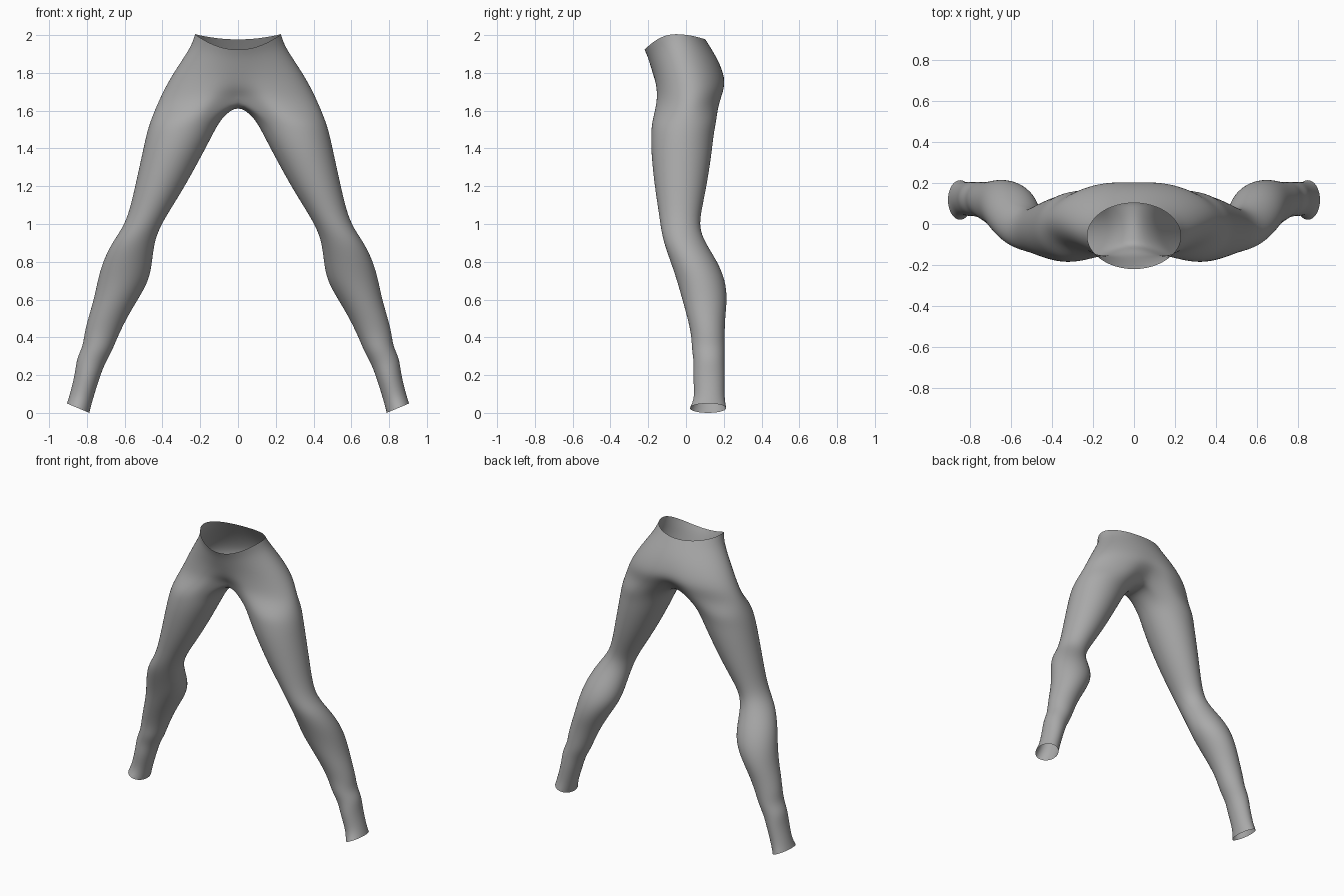
import bpy, bmesh, math

if "Cube" in bpy.data.objects:
    bpy.data.objects.remove(bpy.data.objects["Cube"])

ARC, SEAM = 20, 6            # segments on the outer arc and on the crotch seam
SPREAD = math.radians(50)    # how far the outer arc wraps onto the inner thigh

# Hip rows: half width, front y, back y, z at side / front / back, centre dip front / back
hips = [
    (0.228, -0.220, 0.103, 2.005, 1.922, 1.977, 0.000, 0.000),
    (0.246, -0.203, 0.130, 1.945, 1.885, 1.935, 0.000, 0.000),
    (0.302, -0.186, 0.172, 1.860, 1.830, 1.865, 0.000, 0.000),
    (0.354, -0.175, 0.205, 1.780, 1.775, 1.790, 0.006, 0.004),
    (0.398, -0.172, 0.220, 1.700, 1.712, 1.720, 0.025, 0.012),
    (0.434, -0.176, 0.198, 1.620, 1.662, 1.655, 0.075, 0.070),
]

# Leg rings: outer z, outer x, inner z, inner x, front y, back y
legs = [
    (1.54, 0.467, 1.56, 0.088, -0.181, 0.163),
    (1.47, 0.487, 1.48, 0.130, -0.186, 0.147),
    (1.38, 0.506, 1.38, 0.182, -0.186, 0.138),
    (1.20, 0.545, 1.20, 0.280, -0.167, 0.110),
    (1.07, 0.575, 1.07, 0.362, -0.146, 0.082),
    (0.98, 0.610, 0.98, 0.415, -0.134, 0.070),
    (0.90, 0.668, 0.90, 0.443, -0.118, 0.103),
    (0.80, 0.717, 0.80, 0.454, -0.082, 0.168),
    (0.70, 0.744, 0.70, 0.470, -0.048, 0.210),
    (0.60, 0.764, 0.60, 0.530, -0.020, 0.219),
    (0.50, 0.794, 0.50, 0.590, 0.008, 0.207),
    (0.42, 0.814, 0.40, 0.638, 0.029, 0.205),
    (0.35, 0.822, 0.32, 0.670, 0.030, 0.206),
    (0.29, 0.855, 0.25, 0.710, 0.042, 0.204),
    (0.21, 0.862, 0.17, 0.738, 0.036, 0.206),
    (0.10, 0.890, 0.06, 0.772, 0.047, 0.203),
    (0.05, 0.906, 0.00, 0.787, 0.020, 0.214),
]


def hip_row(width, yf, yb, z_side, z_front, z_back, dip_f, dip_b):
    """Half ring from the front centre round the side to the back centre."""
    pts = []
    for i in range(ARC + 1):
        t = math.pi * (i / ARC - 0.5)
        c, s = max(math.cos(t), 0.0), math.sin(t)
        x = 0.0 if i in (0, ARC) else width * c
        near = math.exp(-(x / 0.1) ** 2)
        y = (yf + yb) / 2 + (yb - yf) / 2 * s
        y += dip_f * near if s < 0 else -dip_b * near
        z_mid = z_front if s < 0 else z_back
        pts.append((x, y, z_side + (z_mid - z_side) * s ** 4 if dip_f > 0.05
                    else z_side + (z_mid - z_side) * s * s))
    return pts


def leg_ring(zo, xo, zi, xi, yf, yb):
    """Closed tilted oval whose points line up with the hip row and seam."""
    half = math.pi / 2 + SPREAD
    angles = [-half + 2 * half * i / ARC for i in range(ARC + 1)]
    gap = 2 * math.pi - 2 * half
    angles += [half + gap * j / SEAM for j in range(1, SEAM)]
    return [((xo + xi) / 2 + (xo - xi) / 2 * math.cos(a),
             (yf + yb) / 2 + (yb - yf) / 2 * math.sin(a),
             (zo + zi) / 2 + (zo - zi) / 2 * math.cos(a)) for a in angles]


def loft(bm, upper, lower, closed):
    n = len(upper)
    for i in range(n if closed else n - 1):
        k = (i + 1) % n
        bm.faces.new((upper[i], lower[i], lower[k], upper[k]))


bm = bmesh.new()

# Waist and hips
rows = [[bm.verts.new(p) for p in hip_row(*h)] for h in hips]
for a, b in zip(rows, rows[1:]):
    loft(bm, a, b, False)

# Crotch seam closes the lowest hip row into a leg opening
front, back = rows[-1][0].co, rows[-1][-1].co
seam = []
for j in range(1, SEAM):
    p = back.lerp(front, j / SEAM)
    seam.append(bm.verts.new((0, p.y, p.z - 0.022 * math.sin(math.pi * j / SEAM))))

# Leg
rings = [rows[-1] + seam] + [[bm.verts.new(p) for p in leg_ring(*r)] for r in legs]
for a, b in zip(rings, rings[1:]):
    loft(bm, a, b, True)

mesh = bpy.data.meshes.new("leggings")
bm.to_mesh(mesh)
bm.free()
for poly in mesh.polygons:
    poly.use_smooth = True

fabric = bpy.data.materials.new("grey fabric")
fabric.diffuse_color = (0.4, 0.4, 0.4, 1)
fabric.use_nodes = True
fabric.node_tree.nodes["Principled BSDF"].inputs["Base Color"].default_value = fabric.diffuse_color
mesh.materials.append(fabric)

leggings = bpy.data.objects.new("leggings", mesh)
bpy.context.collection.objects.link(leggings)

# Second leg by mirroring, then smooth the cloth
mirror = leggings.modifiers.new("mirror", 'MIRROR')
mirror.use_clip = True
mirror.merge_threshold = 0.001
smooth = leggings.modifiers.new("smooth", 'SUBSURF')
smooth.levels = smooth.render_levels = 2
